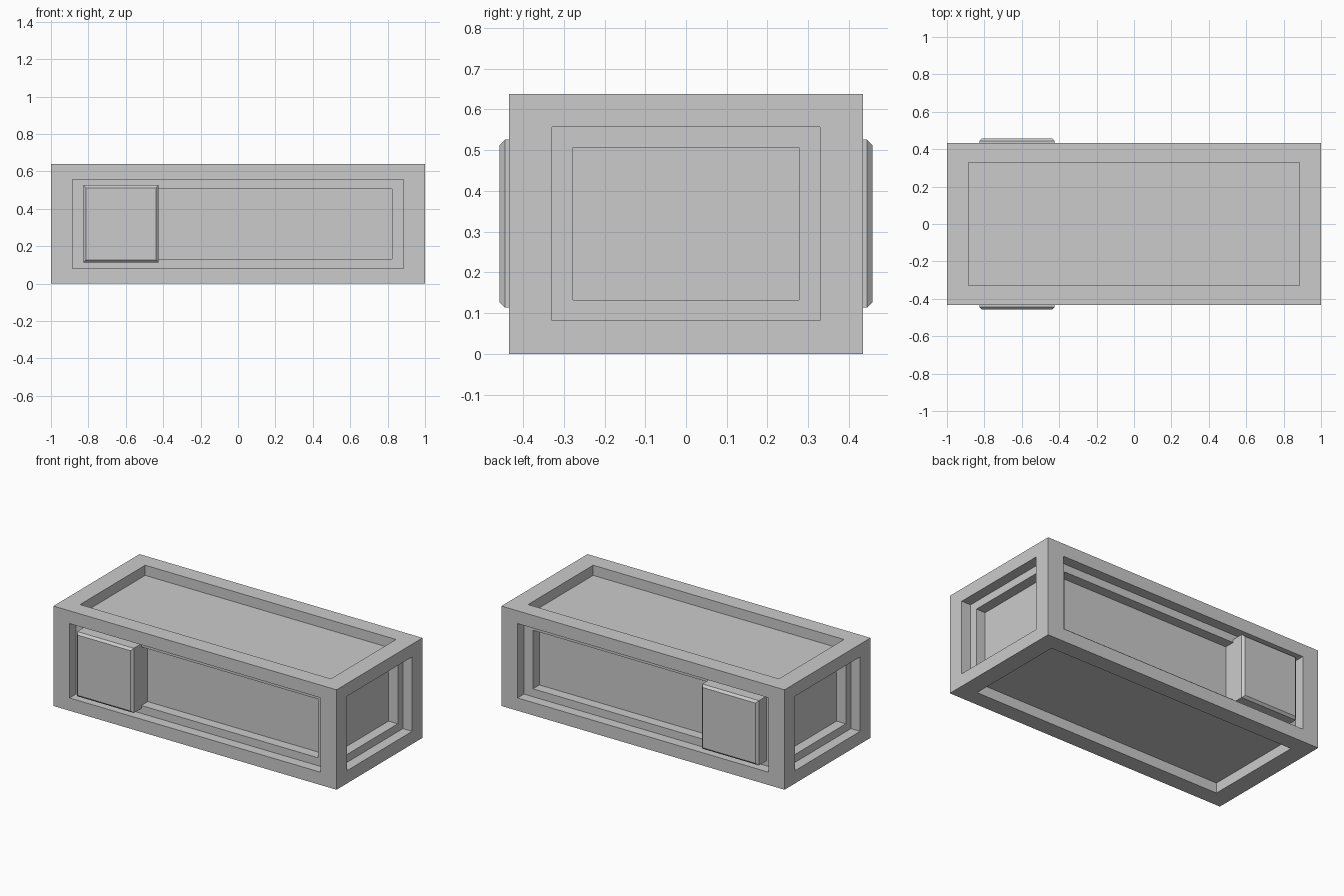
import bpy, bmesh
from mathutils import Vector

if "Cube" in bpy.data.objects:
    bpy.data.objects.remove(bpy.data.objects["Cube"])

HALF = Vector((1.0, 0.434, 0.319))        # half size of the case
OPENING = Vector((0.886, 0.3285, 0.2375))  # half size of the outer recesses
INNER = Vector((0.823, 0.277, 0.187))      # half size of the second recess step
STEP = 0.065                               # depth of each step


def finish(bm, name):
    bmesh.ops.recalc_face_normals(bm, faces=bm.faces)
    mesh = bpy.data.meshes.new(name)
    bm.to_mesh(mesh)
    bm.free()
    obj = bpy.data.objects.new(name, mesh)
    bpy.context.collection.objects.link(obj)
    return obj


def box(half, centre=(0, 0, 0)):
    bm = bmesh.new()
    bmesh.ops.create_cube(bm, size=2)
    for v in bm.verts:
        v.co = Vector([c * h for c, h in zip(v.co, half)]) + Vector(centre)
    bm.normal_update()
    return bm


def frame_then_sink(bm, face, axis, half):
    """Inset a face to the given rectangle, then push it inward one step."""
    for sink in (False, True):
        bmesh.ops.inset_individual(bm, faces=[face], thickness=0.005)
        for v in face.verts:
            for i in range(3):
                sign = 1 if v.co[i] > 0 else -1
                if i != axis:
                    v.co[i] = sign * half[i]
                elif sink:
                    v.co[i] -= sign * STEP
        bm.normal_update()


# Case with a recessed panel on each side; the walls have a second step
bm = box(HALF)
for face in list(bm.faces):
    axis = max(range(3), key=lambda i: abs(face.normal[i]))
    frame_then_sink(bm, face, axis, OPENING)
    if axis != 2:
        frame_then_sink(bm, face, axis, INNER)
case = finish(bm, "case")
case.location.z = HALF.z

# Chamfered blocks standing out of the front and back recesses
for side, name in ((-1, "front_block"), (1, "back_block")):
    y_in, y_out = 0.295, 0.458
    bm = box((0.2005, (y_out - y_in) / 2, 0.2065),
             (-0.6255, side * (y_in + y_out) / 2, 0.3195))
    edges = [e for e in bm.edges
             if all(abs(v.co.y) > y_out - 0.001 for v in e.verts)]
    bmesh.ops.bevel(bm, geom=edges, offset=0.014, segments=1,
                    affect='EDGES', profile=0.5)
    finish(bm, name)
